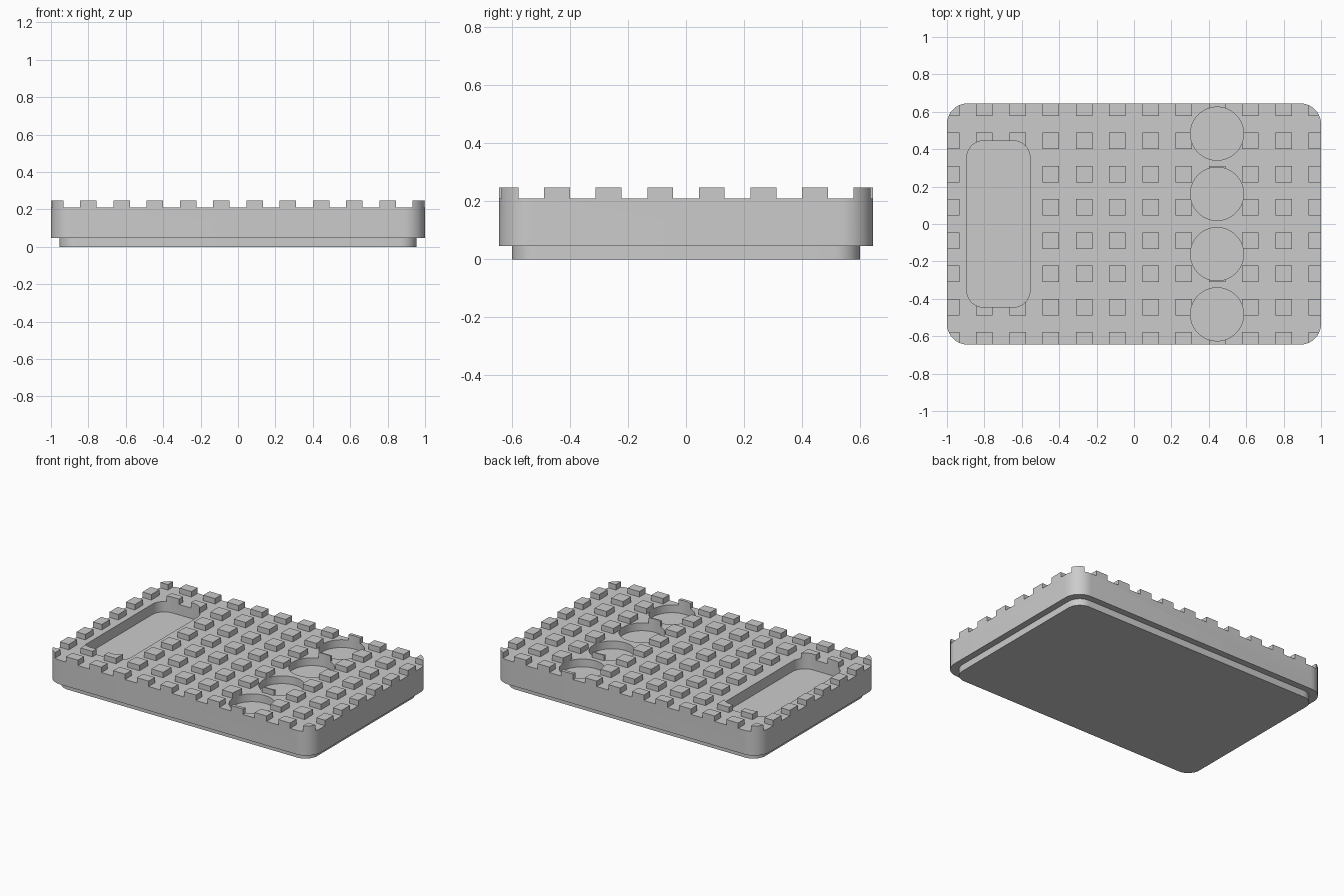
import bpy, bmesh, math

cube = bpy.data.objects.get("Cube")
if cube:
    bpy.data.objects.remove(cube, do_unlink=True)

grey = bpy.data.materials.new("plain_grey")
grey.use_nodes = True
COLOUR = (0.6, 0.6, 0.6, 1)
grey.diffuse_color = COLOUR
grey.node_tree.nodes["Principled BSDF"].inputs["Base Color"].default_value = COLOUR

PITCH = 0.1778          # spacing of the studs
DECK, TOP = 0.21, 0.247  # deck level and stud tops


def make(name, prisms):
    """Object made of prisms, each given as (outline, bottom, top)."""
    bm = bmesh.new()
    for outline, z0, z1 in prisms:
        face = bm.faces.new([bm.verts.new((x, y, z0)) for x, y in outline])
        out = bmesh.ops.extrude_face_region(bm, geom=[face])
        verts = [v for v in out["geom"] if isinstance(v, bmesh.types.BMVert)]
        bmesh.ops.translate(bm, verts=verts, vec=(0, 0, z1 - z0))
    bmesh.ops.recalc_face_normals(bm, faces=bm.faces)
    mesh = bpy.data.meshes.new(name)
    bm.to_mesh(mesh)
    bm.free()
    mesh.materials.append(grey)
    obj = bpy.data.objects.new(name, mesh)
    bpy.context.collection.objects.link(obj)
    return obj


def rounded(cx, cy, hx, hy, r, steps=10):
    pts = []
    for q, (sx, sy) in enumerate(((1, 1), (-1, 1), (-1, -1), (1, -1))):
        for i in range(steps + 1):
            a = math.pi / 2 * (q + i / steps)
            pts.append((cx + sx * (hx - r) + r * math.cos(a),
                        cy + sy * (hy - r) + r * math.sin(a)))
    return pts


def rect(cx, cy, hx, hy):
    return [(cx + sx * hx, cy + sy * hy)
            for sx, sy in ((1, 1), (-1, 1), (-1, -1), (1, -1))]


def circle(cx, cy, r, n=64):
    return [(cx + r * math.cos(2 * math.pi * i / n),
             cy + r * math.sin(2 * math.pi * i / n)) for i in range(n)]


def activate(obj):
    bpy.ops.object.select_all(action="DESELECT")
    obj.select_set(True)
    bpy.context.view_layer.objects.active = obj


def cut(obj, cutter):
    cutter.hide_render = True
    mod = obj.modifiers.new("cut", "BOOLEAN")
    mod.operation = "DIFFERENCE"
    mod.solver = "EXACT"
    mod.object = cutter
    activate(obj)
    bpy.ops.object.modifier_apply(modifier=mod.name)
    bpy.data.objects.remove(cutter, do_unlink=True)


# Stepped foot under the tray
foot = make("foot", [(rounded(0, 0, 0.955, 0.6, 0.09), 0, 0.05)])

# Tray body, with crossing channels that leave the square studs standing
body = make("tray_body", [(rounded(0, 0, 1, 0.645, 0.111), 0.046, TOP)])
half = PITCH / 4
cut(body, make("lengthwise_channels",
               [(rect(0, k * PITCH, 1.2, half), DECK, 0.4) for k in range(-3, 4)]))
cut(body, make("crosswise_channels",
               [(rect(k * PITCH, 0, half, 0.9), DECK, 0.4) for k in range(-5, 6)]))

# Long rounded pocket and the row of four round pockets
cut(body, make("long_pocket",
               [(rounded(-0.725, 0, 0.169, 0.445, 0.09), DECK - 0.071, 0.4)]))
cut(body, make("round_pockets",
               [(circle(0.444, 0.322 * (i - 1.5), 0.142), DECK - 0.053, 0.4)
                for i in range(4)]))

for obj in (foot, body):
    activate(obj)
    bpy.ops.object.shade_smooth_by_angle(angle=math.radians(30))
